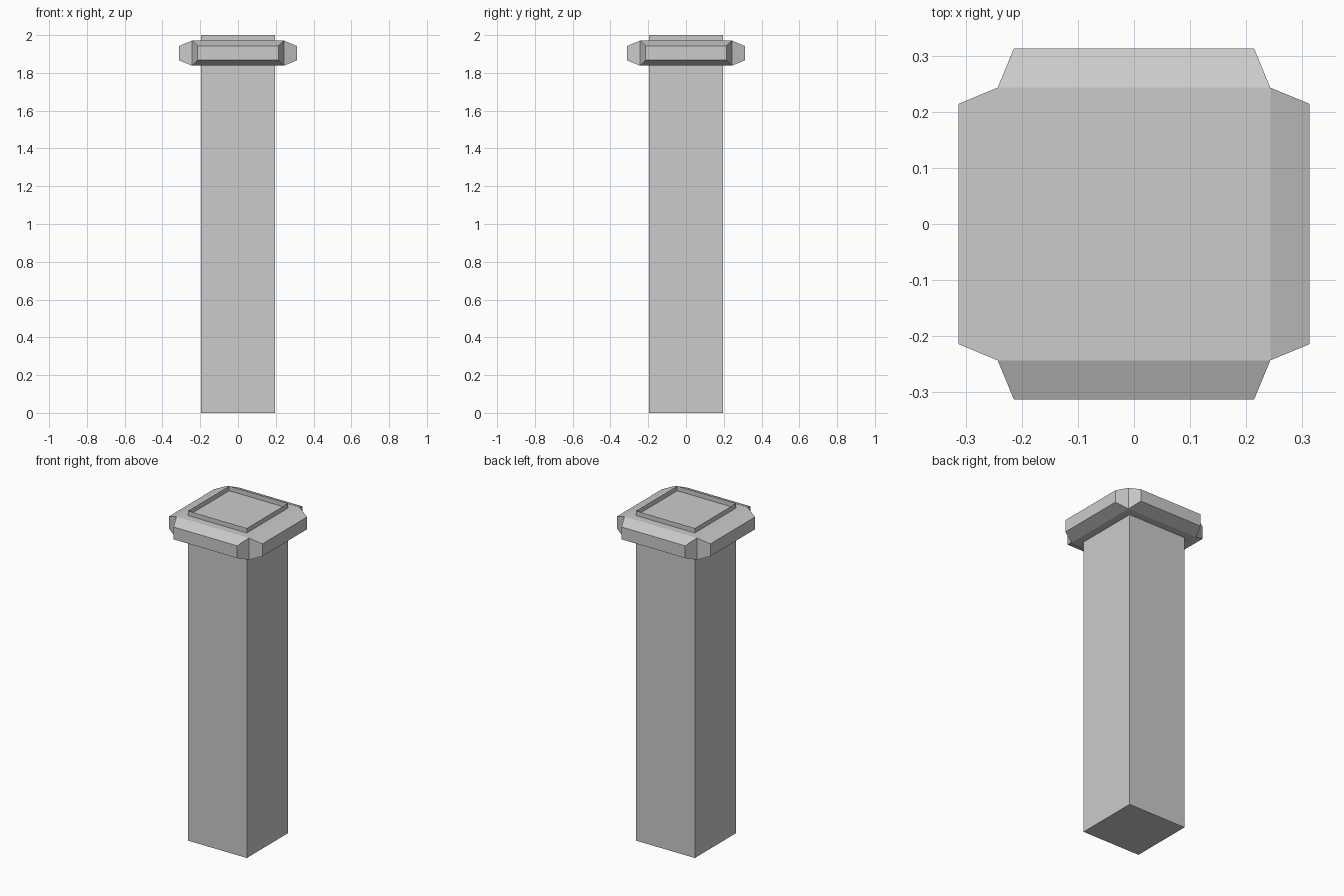
import bpy, bmesh
from mathutils import Vector

if "Cube" in bpy.data.objects:
    bpy.data.objects.remove(bpy.data.objects["Cube"])


def box(bm, half, z0, z1):
    """Add a square block centred on the z axis."""
    bmesh.ops.create_cube(bm, size=1.0)
    for v in bm.verts:
        v.co = Vector((v.co.x * 2 * half, v.co.y * 2 * half,
                       z0 + (v.co.z + 0.5) * (z1 - z0)))
    bm.normal_update()


def finish(bm, name):
    mesh = bpy.data.meshes.new(name)
    bm.to_mesh(mesh)
    bm.free()
    obj = bpy.data.objects.new(name, mesh)
    bpy.context.collection.objects.link(obj)
    return obj


# Square shaft, open at the top so its walls form a thin raised rim
bm = bmesh.new()
box(bm, 0.197, 0.0, 2.0)
top = [f for f in bm.faces if f.normal.z > 0.9]
bmesh.ops.delete(bm, geom=top, context='FACES_ONLY')
finish(bm, "column_shaft")

# Collar block, each side pushed out into a tapered panel
HALF, OUT, INSET = 0.243, 0.07, 0.029
Z0, Z1 = 1.838, 1.971
bm = bmesh.new()
box(bm, HALF, Z0, Z1)
mid = Vector((0, 0, (Z0 + Z1) / 2))
sides = [(f, f.normal.copy()) for f in bm.faces if abs(f.normal.z) < 0.1]
for face, n in sides:
    new = bmesh.ops.extrude_discrete_faces(bm, faces=[face])["faces"][0]
    across = Vector((-n.y, n.x, 0))
    for v in new.verts:
        side = 1 if v.co.dot(across) > 0 else -1
        up = 1 if v.co.z > mid.z else -1
        v.co += n * OUT - across * side * INSET - Vector((0, 0, up * INSET))
bmesh.ops.recalc_face_normals(bm, faces=bm.faces)
finish(bm, "column_collar")
